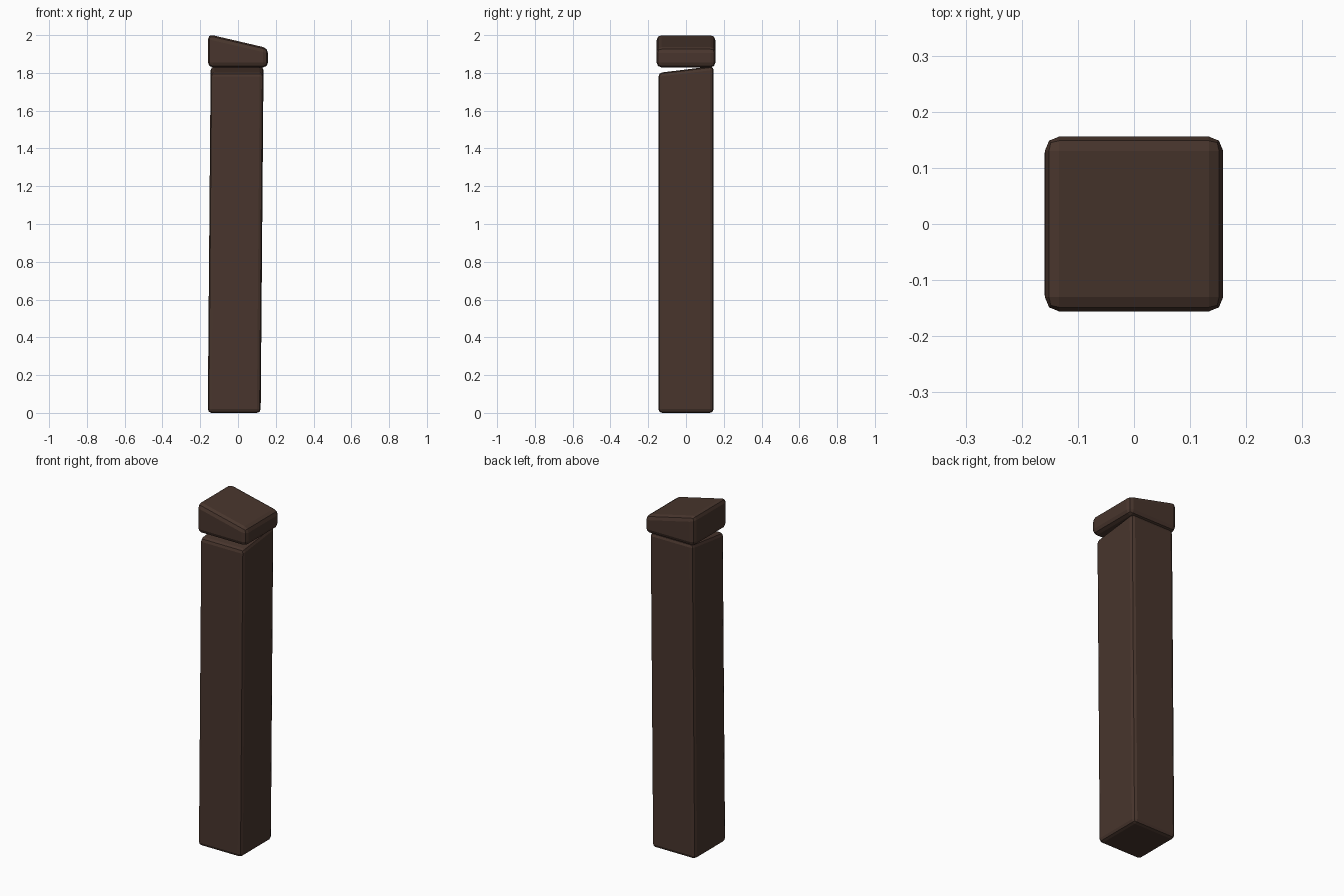
import bpy
import bmesh

if "Cube" in bpy.data.objects:
    bpy.data.objects.remove(bpy.data.objects["Cube"])

wood = bpy.data.materials.new("dark_brown_wood")
wood.diffuse_color = (0.065, 0.036, 0.026, 1)
wood.use_nodes = True
wood.node_tree.nodes["Principled BSDF"].inputs["Base Color"].default_value = wood.diffuse_color


def bevelled_block(name, size_x, size_y, corner_top, base_z, shift, bevel):
    """Box with a sloped top; corner_top(x_sign, y_sign) gives each top height,
    shift(z) gives the sideways lean."""
    bm = bmesh.new()
    bmesh.ops.create_cube(bm, size=2)
    for v in bm.verts:
        sx, sy, top = v.co.x, v.co.y, v.co.z > 0
        z = corner_top(sx, sy) if top else base_z
        v.co = (sx * size_x / 2 + shift(z), sy * size_y / 2, z)
    mesh = bpy.data.meshes.new(name)
    bm.to_mesh(mesh)
    bm.free()
    obj = bpy.data.objects.new(name, mesh)
    bpy.context.collection.objects.link(obj)
    mesh.materials.append(wood)
    mod = obj.modifiers.new("rounded_edges", 'BEVEL')
    mod.width = bevel
    mod.segments = 2
    mod.limit_method = 'NONE'
    return obj


# Slightly leaning post, its top sloping up towards the back
bevelled_block("post", 0.28, 0.292,
               lambda sx, sy: 1.818 + 0.018 * sy, 0.0,
               lambda z: -0.02 + 0.0083 * z, 0.02)

# Slanted cap, higher on the left
bevelled_block("cap", 0.318, 0.312,
               lambda sx, sy: 1.968 - 0.037 * sx, 1.829,
               lambda z: 0.0, 0.026)
